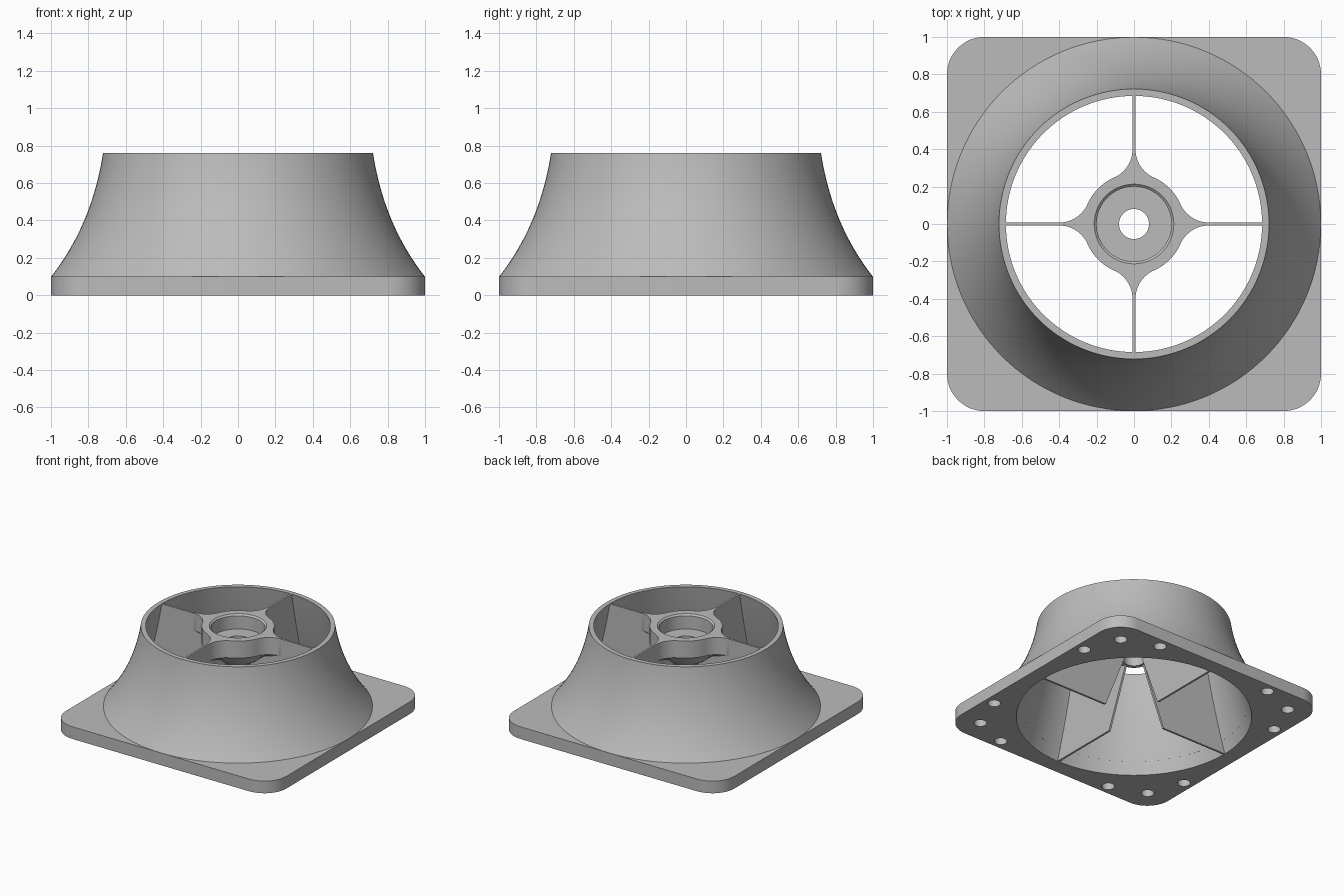
import bpy, bmesh
from math import sin, cos, pi, radians, atan2, hypot
from mathutils import Matrix, Vector

cube = bpy.data.objects.get("Cube")
if cube:
    bpy.data.objects.remove(cube, do_unlink=True)

HEIGHT, PLATE, SEGMENTS = 0.76, 0.1, 128

grey = bpy.data.materials.new("plain grey")
grey.use_nodes = True
grey.diffuse_color = (0.5, 0.5, 0.5, 1)
grey.node_tree.nodes["Principled BSDF"].inputs["Base Color"].default_value = (0.5, 0.5, 0.5, 1)


def finish(name, bm):
    bmesh.ops.remove_doubles(bm, verts=bm.verts, dist=0.0001)
    bmesh.ops.recalc_face_normals(bm, faces=bm.faces)
    mesh = bpy.data.meshes.new(name)
    bm.to_mesh(mesh)
    bm.free()
    mesh.materials.append(grey)
    obj = bpy.data.objects.new(name, mesh)
    bpy.context.collection.objects.link(obj)
    return obj


def lathe(bm, profile, centre=(0, 0), closed=False, steps=SEGMENTS):
    """Revolve (radius, height) points around a vertical axis."""
    verts = [bm.verts.new((centre[0] + r, centre[1], z)) for r, z in profile]
    pairs = list(zip(verts, verts[1:]))
    if closed:
        pairs.append((verts[-1], verts[0]))
    edges = [bm.edges.new(p) for p in pairs]
    bmesh.ops.spin(bm, geom=verts + edges, cent=(*centre, 0), axis=(0, 0, 1),
                   angle=2 * pi, steps=steps, use_duplicate=False)


def loft(bm, loops):
    """Skin equal-length loops and cap both ends."""
    rings = [[bm.verts.new(p) for p in loop] for loop in loops]
    for low, high in zip(rings, rings[1:]):
        for i in range(len(low)):
            j = (i + 1) % len(low)
            bm.faces.new((low[i], low[j], high[j], high[i]))
    bm.faces.new(rings[0][::-1])
    bm.faces.new(rings[-1])


def cut(obj, cutter):
    mod = obj.modifiers.new("cut", "BOOLEAN")
    mod.operation, mod.object, mod.solver = "DIFFERENCE", cutter, "EXACT"
    bpy.context.view_layer.update()
    graph = bpy.context.evaluated_depsgraph_get()
    mesh = bpy.data.meshes.new_from_object(obj.evaluated_get(graph))
    obj.modifiers.clear()
    obj.data = mesh
    bpy.data.objects.remove(cutter, do_unlink=True)


def bezier(a, b, c, t):
    a, b, c = Vector(a), Vector(b), Vector(c)
    return tuple(a * (1 - t) ** 2 + b * 2 * t * (1 - t) + c * t * t)


def inner(t):
    return bezier((0.874, 0), (0.75, 0.4), (0.685, HEIGHT), t)


steps = [i / 20 for i in range(21)]
bore = [inner(t) for t in steps]

# Base plate: rounded square with the bore and blind mounting holes
corner = 0.2
outline = []
for k in range(4):
    cx, cy = (1 - corner) * (1, -1, -1, 1)[k], (1 - corner) * (1, 1, -1, -1)[k]
    for i in range(17):
        a = (k + i / 16) * pi / 2
        outline.append((cx + corner * cos(a), cy + corner * sin(a)))
bm = bmesh.new()
loft(bm, [[(x, y, z) for x, y in outline] for z in (0, PLATE)])
base = finish("base_plate", bm)

bm = bmesh.new()
lathe(bm, [(0, -0.1), (0.89, -0.1), (0.89, -0.05)] + bore[:8] + [(0, bore[7][1])])
for k in range(4):
    for offset, radius in ((-15.5, 1.057), (0, 1.145), (15.5, 1.057)):
        a = radians(45 + 90 * k + offset)
        lathe(bm, [(0, -0.05), (0.048, -0.05), (0.048, 0.07), (0, 0.07)],
              (radius * cos(a), radius * sin(a)), steps=32)
cut(base, finish("base_cutter", bm))

# Flared duct wall
outer = [bezier((0.999, PLATE), (0.78, 0.38), (0.722, HEIGHT), t) for t in steps]
wall = [p for p in bore if p[1] > PLATE]
t0 = next(i / 1000 for i in range(1000) if inner(i / 1000)[1] >= PLATE)
bm = bmesh.new()
lathe(bm, [inner(t0)] + wall + outer[::-1], closed=True)
duct = finish("duct_wall", bm)

# Hub: round boss filleted into four arms, tapering underneath
hub_r, reach, half = 0.27, 0.4, 0.008
fillet = (reach ** 2 + half ** 2 - hub_r ** 2) / (2 * (hub_r - half))
fy = half + fillet
start = atan2(fy, reach)
side = []
for i in range(13):
    a = -pi / 2 - (pi / 2 - start) * i / 12
    side.append((reach + fillet * cos(a), fy + fillet * sin(a)))
for i in range(1, 13):
    a = start + (pi / 2 - 2 * start) * i / 12
    side.append((hub_r * cos(a), hub_r * sin(a)))
side += [(y, x) for x, y in side[:12][::-1]]
plan = []
for k in range(4):
    turn = Matrix.Rotation(k * pi / 2, 2)
    plan += [tuple(turn @ Vector(p)) for p in side]


def limited(limit, z):
    scale = [min(1, limit / hypot(x, y)) for x, y in plan]
    return [(x * s, y * s, z) for (x, y), s in zip(plan, scale)]


bm = bmesh.new()
loft(bm, [limited(0.11, 0.48), limited(0.17, 0.52), limited(0.24, 0.58),
          limited(1, 0.62), limited(1, HEIGHT)])
hub = finish("hub", bm)
bm = bmesh.new()
lathe(bm, [(0, 0.4), (0.08, 0.4), (0.08, 0.64), (0.2, 0.64), (0.2, 0.748),
           (0.213, HEIGHT), (0.213, 0.8), (0, 0.8)], steps=64)
cut(hub, finish("hub_cutter", bm))

# Four thin fins from hub to duct wall, cut back by a slope at the axis
fin_side = [(0.28, 0)] + [(r + 0.008, z) for r, z in bore[:-1]] + [
    (0.693, HEIGHT - 0.001), (0.24, HEIGHT - 0.001), (0.24, 0.63), (0.09, 0.6), (0.09, 0.48)]
fins = []
for k, name in enumerate(("left", "back", "right", "front")):
    bm = bmesh.new()
    loft(bm, [[(r, y, z) for r, z in fin_side] for y in (-half, half)])
    bm.transform(Matrix.Rotation(k * pi / 2, 4, "Z"))
    fins.append(finish(name + "_fin", bm))

# Smooth curved surfaces, keep edges crisp
bpy.ops.object.select_all(action="DESELECT")
for obj in [base, duct, hub] + fins:
    obj.select_set(True)
bpy.context.view_layer.objects.active = duct
bpy.ops.object.shade_smooth_by_angle(angle=radians(30))
